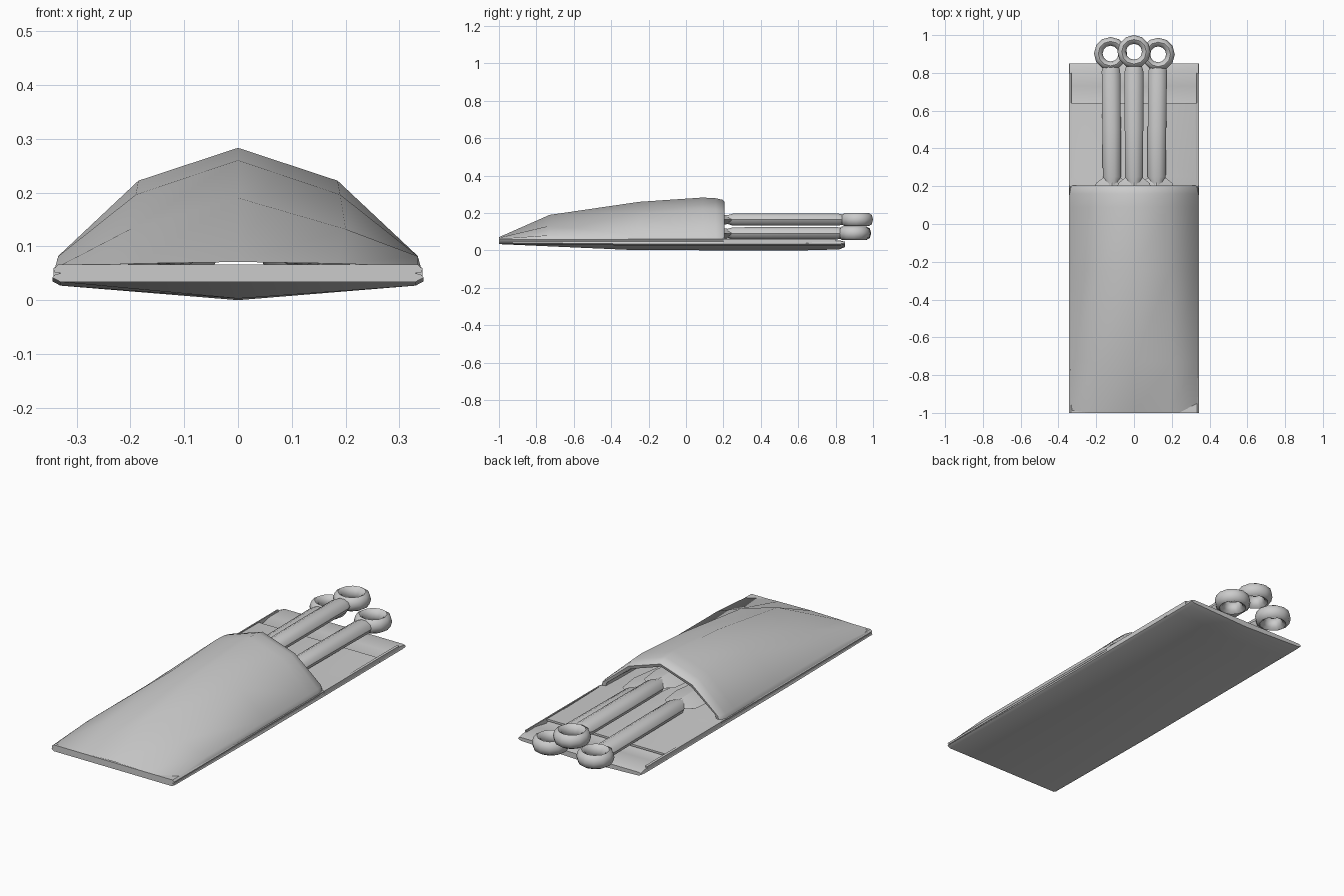
import bpy, bmesh, math
from mathutils import Matrix

if "Cube" in bpy.data.objects:
    bpy.data.objects.remove(bpy.data.objects["Cube"])


def finish(name, bm, angle=40):
    bmesh.ops.recalc_face_normals(bm, faces=bm.faces)
    me = bpy.data.meshes.new(name)
    bm.to_mesh(me)
    bm.free()
    me.shade_smooth()
    me.set_sharp_from_angle(angle=math.radians(angle))
    ob = bpy.data.objects.new(name, me)
    bpy.context.collection.objects.link(ob)
    return ob


def loft(name, rings, closed=True, caps=True, angle=40):
    """Skin a list of equal-length point rings."""
    bm = bmesh.new()
    vs = [[bm.verts.new(p) for p in r] for r in rings]
    n = len(rings[0])
    for a, b in zip(vs, vs[1:]):
        for i in range(n if closed else n - 1):
            j = (i + 1) % n
            bm.faces.new((a[i], a[j], b[j], b[i]))
    if caps:
        bm.faces.new(vs[0])
        bm.faces.new(vs[-1])
    return finish(name, bm, angle)


# Back plate: shallow keel underneath, sunken groove behind the raised lip
def plate_ring(y, keel, edge, top, w=0.345):
    return [(0, y, keel), (w - 0.015, y, edge), (w, y, edge + 0.008), (w - 0.004, y, top - 0.003),
            (w - 0.015, y, top), (0, y, top), (-w + 0.015, y, top), (-w + 0.004, y, top - 0.003),
            (-w, y, edge + 0.008), (-w + 0.015, y, edge)]


loft("back_plate", [plate_ring(*s) for s in (
    (-1.0, 0.034, 0.034, 0.05), (-0.3, 0.003, 0.027, 0.05), (0.3, 0.0, 0.027, 0.05),
    (0.62, 0.001, 0.027, 0.05), (0.645, 0.001, 0.027, 0.04), (0.73, 0.003, 0.027, 0.055),
    (0.82, 0.006, 0.027, 0.054), (0.85, 0.018, 0.03, 0.047))])

# Lining sheet on top of the plate
loft("lining", [[(-w, y, 0.05), (w, y, 0.05), (w + 0.003, y, 0.058), (w - 0.006, y, z),
                 (-w + 0.006, y, z), (-w - 0.003, y, 0.058)]
                for y, w, z in ((-1.0, 0.34, 0.066), (0.15, 0.34, 0.066),
                                (0.25, 0.333, 0.065), (0.64, 0.33, 0.06))])

# Thin side edge strips beside the groove
for side, s in (("left", -1), ("right", 1)):
    loft(side + "_edge_strip", [[(s * 0.33, y, 0.04), (s * 0.343, y, 0.04),
                                 (s * 0.343, y, 0.06), (s * 0.333, y, 0.063)]
                                for y in (0.2, 0.8)])


# Pocket: arched faceted shell, rolled rim and inner wall
def arch(y, top, mid, xm=0.185, w=0.34, low=0.06):
    return [(-w, y, low), (-w + 0.006, y, low + min(0.022, (mid - low) * 0.3)), (-xm, y, mid),
            (0, y, top), (xm, y, mid), (w - 0.006, y, low + min(0.022, (mid - low) * 0.3)), (w, y, low)]


loft("pocket", [arch(*s) for s in (
    (-1.0, 0.071, 0.068), (-0.73, 0.19, 0.132, 0.2), (-0.25, 0.26, 0.196, 0.19),
    (0.09, 0.283, 0.222), (0.16, 0.279, 0.218), (0.195, 0.271, 0.211, 0.182, 0.335),
    (0.205, 0.26, 0.202, 0.178, 0.328), (0.2, 0.245, 0.188, 0.17, 0.31),
    (0.1, 0.24, 0.183, 0.168, 0.305), (-0.25, 0.225, 0.165, 0.168, 0.3),
    (-0.73, 0.155, 0.1, 0.17, 0.29), (-0.9, 0.075, 0.07, 0.17, 0.28))],
     closed=False, caps=False, angle=55)


# Throwing knives: oval grip, ring pommel and diamond blade tucked in the pocket
def oval(x, y, z, rx, rz, n=10):
    return [(x + rx * math.cos(math.tau * i / n), y, z + rz * math.sin(math.tau * i / n))
            for i in range(n)]


def knife(label, x, y, z, ring_x):
    loft(label + "_grip", [oval(x + (ring_x - x) * t, yy, z, r, r * 0.7) for t, yy, r in (
        (0, 0.17, 0.03), (0, 0.225, 0.036), (0, 0.25, 0.048), (0.2, 0.5, 0.049),
        (0.7, 0.81, 0.049), (0.8, 0.835, 0.042))])
    loft(label + "_blade", [[(x - w, yy, z), (x, yy, z - h), (x + w, yy, z), (x, yy, z + h)]
                            for yy, w, h in ((0.25, 0.04, 0.02), (0.215, 0.085, 0.025),
                                             (0.1, 0.1, 0.028), (-0.5, 0.01, 0.005))], angle=20)
    # ring swept around the vertical axis
    n, m = 12, 8
    bm = bmesh.new()
    v = [[bm.verts.new(((0.065 + 0.023 * math.cos(math.tau * j / m)) * math.cos(math.tau * i / n),
                        (0.065 + 0.023 * math.cos(math.tau * j / m)) * math.sin(math.tau * i / n),
                        0.035 * math.sin(math.tau * j / m))) for j in range(m)] for i in range(n)]
    for i in range(n):
        for j in range(m):
            bm.faces.new((v[i][j], v[(i + 1) % n][j], v[(i + 1) % n][(j + 1) % m], v[i][(j + 1) % m]))
    bm.transform(Matrix.Translation((ring_x, y, z)))
    finish(label + "_ring", bm, 60)


knife("left_knife", -0.117, 0.902, 0.092, -0.124)
knife("middle_knife", 0.0, 0.912, 0.165, 0.0)
knife("right_knife", 0.12, 0.898, 0.092, 0.128)
